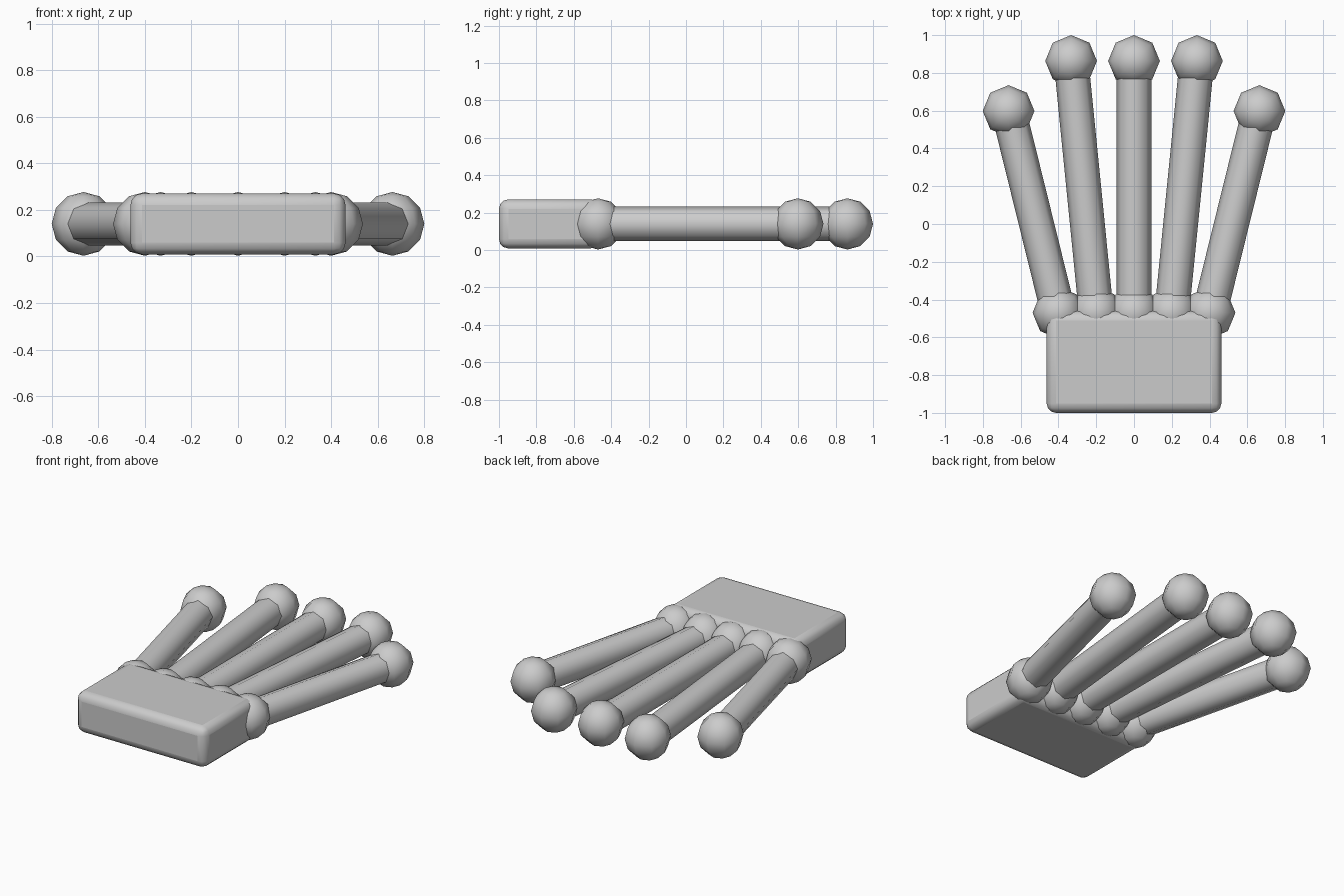
import bpy
from mathutils import Vector

if "Cube" in bpy.data.objects:
    bpy.data.objects.remove(bpy.data.objects["Cube"])

Z = 0.14          # height of the finger centre line
BALL_R = 0.137
ROD_R = 0.092


def smooth(obj, angle=1.05):
    bpy.ops.object.select_all(action='DESELECT')
    obj.select_set(True)
    bpy.context.view_layer.objects.active = obj
    bpy.ops.object.shade_smooth_by_angle(angle=angle)


def ball(name, x, y):
    bpy.ops.mesh.primitive_uv_sphere_add(
        segments=8, ring_count=6, radius=BALL_R, location=(x, y, Z))
    obj = bpy.context.object
    obj.name = name
    smooth(obj)


def rod(name, start, end):
    a, b = Vector((*start, Z)), Vector((*end, Z))
    d = b - a
    bpy.ops.mesh.primitive_cylinder_add(
        vertices=8, radius=ROD_R, depth=d.length, location=(a + b) / 2,
        rotation=d.to_track_quat('Z', 'Y').to_euler())
    obj = bpy.context.object
    obj.name = name
    smooth(obj)


# Palm: rounded block
bpy.ops.mesh.primitive_cube_add(size=1, location=(0, -0.73, Z))
palm = bpy.context.object
palm.name = "palm"
palm.scale = (0.925, 0.54, 0.262)
bpy.ops.object.transform_apply(location=False, rotation=False, scale=True)
bevel = palm.modifiers.new("rounded_edges", 'BEVEL')
bevel.width = 0.05
bevel.segments = 3
smooth(palm)

# Fingers: knuckle ball, rod and tip ball, fanned outwards
fingers = [("outer_left", -0.4, -0.664, 0.598), ("inner_left", -0.2, -0.333, 0.863),
           ("middle", 0.0, 0.0, 0.863),
           ("inner_right", 0.2, 0.333, 0.863), ("outer_right", 0.4, 0.664, 0.598)]
for side, base_x, tip_x, tip_y in fingers:
    base = (base_x, -0.47)
    tip = (tip_x, tip_y)
    ball(side + "_knuckle", *base)
    rod(side + "_finger", base, tip)
    ball(side + "_fingertip", *tip)
